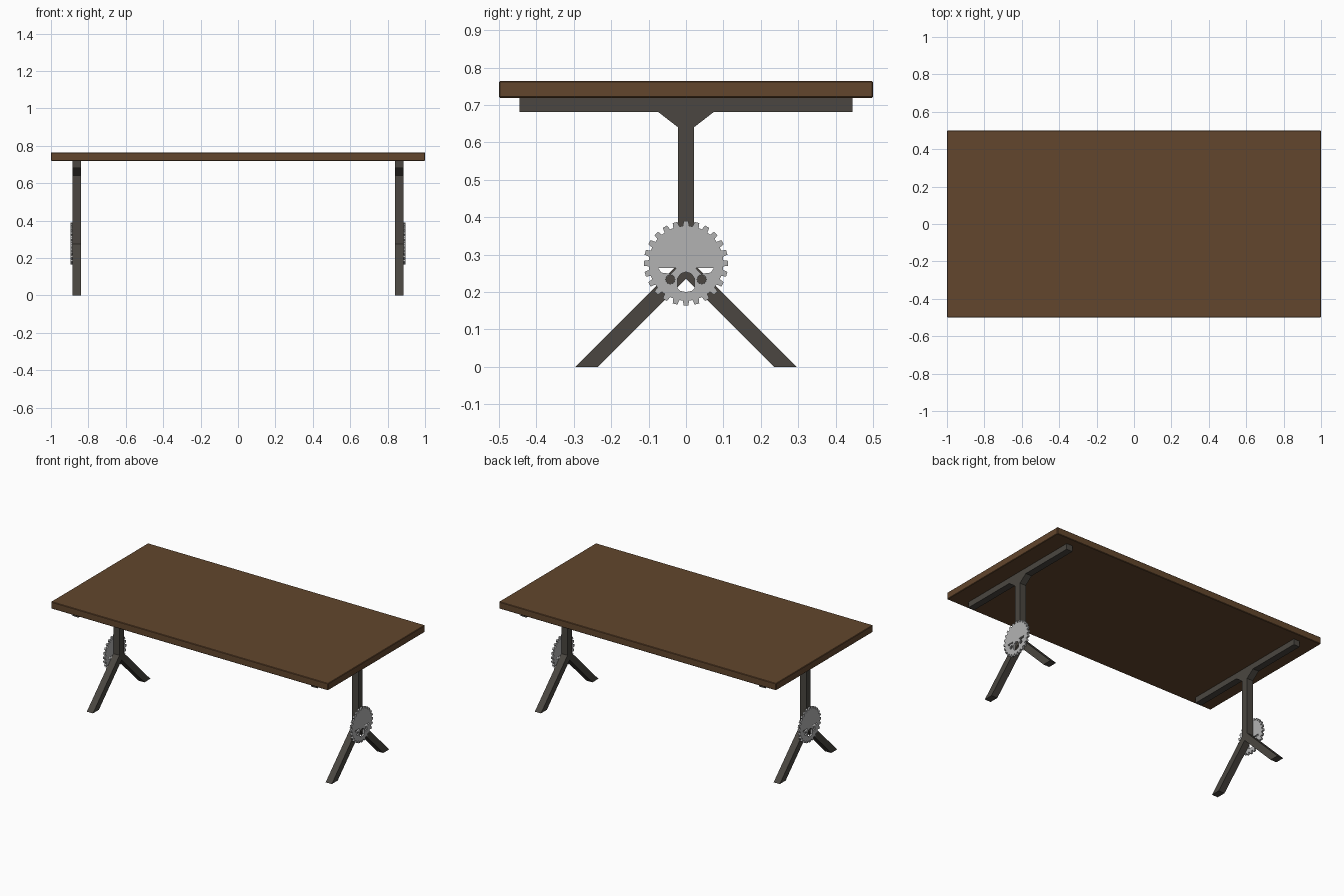
import bpy, bmesh, math
from mathutils import Matrix

if "Cube" in bpy.data.objects:
    bpy.data.objects.remove(bpy.data.objects["Cube"])


def material(name, rgb):
    m = bpy.data.materials.new(name)
    m.diffuse_color = (*rgb, 1)
    m.use_nodes = True
    m.node_tree.nodes["Principled BSDF"].inputs["Base Color"].default_value = m.diffuse_color
    return m


wood = material("brown wood", (0.122, 0.061, 0.026))
iron = material("dark iron", (0.069, 0.062, 0.052))
steel = material("grey steel", (0.45, 0.45, 0.45))


def plate(name, loops, x0, x1, mat):
    """Extrude (y, z) outlines along x; every loop after the first is a hole."""
    cu = bpy.data.curves.new(name, 'CURVE')
    cu.dimensions = '2D'
    cu.fill_mode = 'BOTH'
    cu.extrude = (x1 - x0) / 2
    for pts in loops:
        s = cu.splines.new('POLY')
        s.points.add(len(pts) - 1)
        for p, (y, z) in zip(s.points, pts):
            p.co = (y, z, 0, 1)
        s.use_cyclic_u = True
    tmp = bpy.data.objects.new(name + "_outline", cu)
    bpy.context.collection.objects.link(tmp)
    bpy.context.view_layer.update()
    dg = bpy.context.evaluated_depsgraph_get()
    me = bpy.data.meshes.new_from_object(tmp.evaluated_get(dg))
    bpy.data.objects.remove(tmp)
    # local x -> y, local y -> z, local z -> x
    me.transform(Matrix(((0, 0, 1, (x0 + x1) / 2), (1, 0, 0, 0),
                         (0, 1, 0, 0), (0, 0, 0, 1))))
    bm = bmesh.new()
    bm.from_mesh(me)
    bmesh.ops.remove_doubles(bm, verts=bm.verts, dist=1e-5)
    bmesh.ops.recalc_face_normals(bm, faces=bm.faces)
    for f in bm.faces:
        f.smooth = False
        f.material_index = 0
    bm.to_mesh(me)
    bm.free()
    me.materials.clear()
    me.materials.append(mat)
    ob = bpy.data.objects.new(name, me)
    bpy.context.collection.objects.link(ob)
    return ob


def cog(cy, cz, r_in, r_out, n):
    """Toothed outline, one tooth pointing straight up."""
    pts = []
    step = 2 * math.pi / n
    for i in range(n):
        for f, r in ((-0.32, r_in), (-0.22, r_out), (0.22, r_out), (0.32, r_in)):
            a = math.pi / 2 + (i + f) * step
            pts.append((cy + r * math.cos(a), cz + r * math.sin(a)))
    return pts


def mirrored(half):
    return half + [(-y, z) for y, z in reversed(half) if abs(y) > 1e-6]


# Table top with slightly eased edges
bm = bmesh.new()
bmesh.ops.create_cube(bm, size=1, matrix=Matrix.Translation((0, 0, 0.742))
                      @ Matrix.Diagonal((2, 1, 0.045, 1)))
bmesh.ops.bevel(bm, geom=bm.edges[:], offset=0.003, segments=1, affect='EDGES')
me = bpy.data.meshes.new("table_top")
bm.to_mesh(me)
bm.free()
me.materials.append(wood)
bpy.context.collection.objects.link(bpy.data.objects.new("table_top", me))

# Y-shaped leg frame: rail, gussets, column and splayed feet
frame = mirrored([(0, 0.7195), (0.445, 0.7195), (0.445, 0.682), (0.075, 0.682),
                  (0.022, 0.641), (0.022, 0.274), (0.296, 0), (0.235, 0), (0, 0.235)])

# Cog cut-outs: two slits, two small toothed holes and a rounded central opening
slit = [(0.026, 0.264), (0.074, 0.264), (0.066, 0.252), (0.04, 0.249)]
opening = mirrored([(0, 0.254), (0.014, 0.249), (0.023, 0.236), (0.023, 0.211),
                    (0.015, 0.203), (0, 0.2)])
cog_loops = [cog(0, 0.277, 0.1, 0.113, 24), slit, [(-y, z) for y, z in slit],
             cog(0.042, 0.234, 0.01, 0.0125, 12), cog(-0.042, 0.234, 0.01, 0.0125, 12),
             opening]

for side, s in (("left", -1), ("right", 1)):
    a, b = sorted((s * 0.84, s * 0.884))
    plate(side + "_leg_frame", [frame], a, b, iron)
    a, b = sorted((s * 0.884, s * 0.896))
    plate(side + "_cog", cog_loops, a, b, steel)
